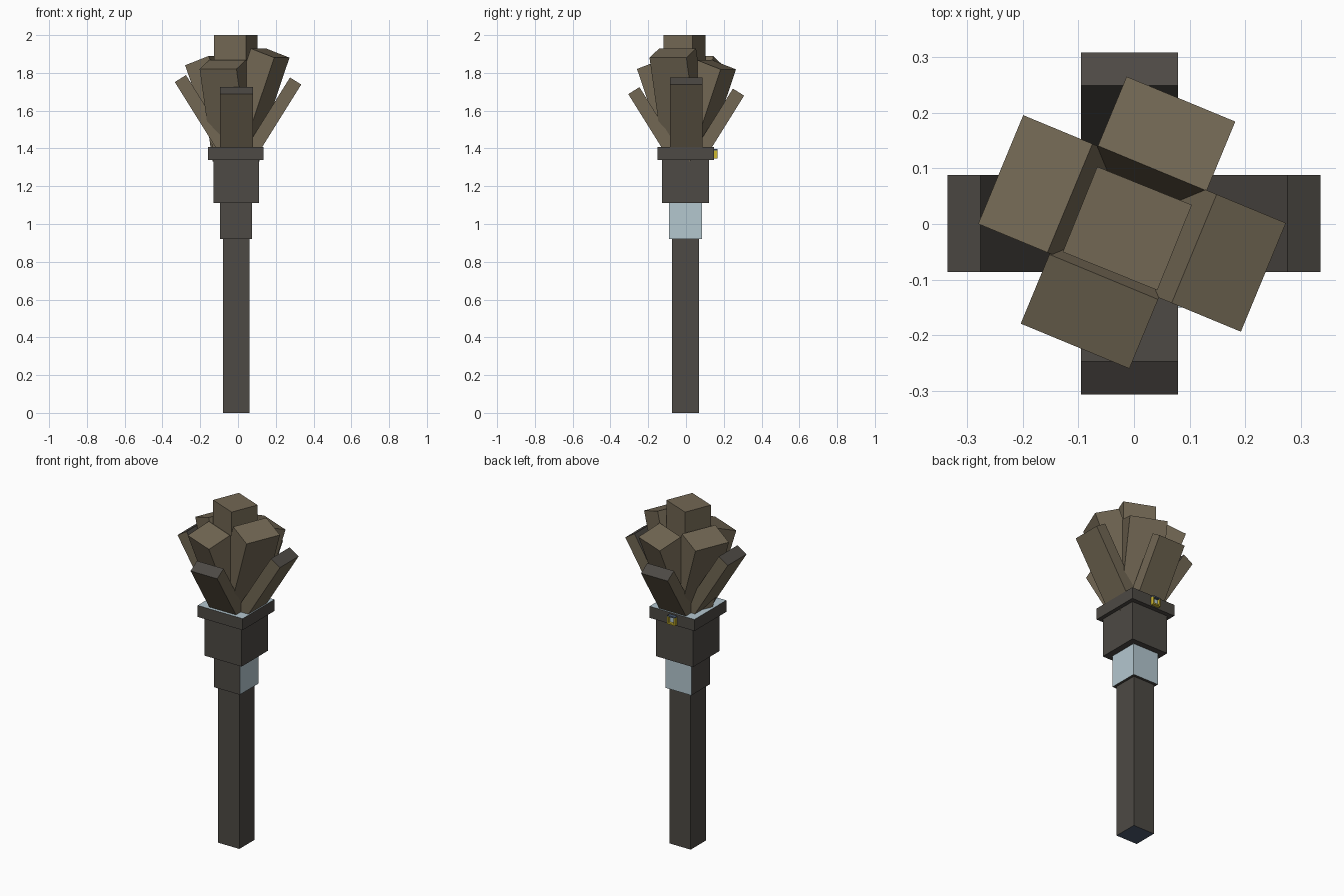
import bpy, bmesh, math
from mathutils import Matrix, Vector

if "Cube" in bpy.data.objects:
    bpy.data.objects.remove(bpy.data.objects["Cube"])


def material(name, rgb):
    m = bpy.data.materials.new(name)
    m.use_nodes = True
    m.diffuse_color = (*rgb, 1)
    m.node_tree.nodes["Principled BSDF"].inputs["Base Color"].default_value = (*rgb, 1)
    return m


DARK = material("dark stone", (0.074, 0.067, 0.058))
BROWN = material("brown bark", (0.168, 0.136, 0.088))
PALE = material("pale blue", (0.456, 0.571, 0.624))
NAVY = material("slate blue", (0.073, 0.105, 0.162))
YELLOW = material("yellow", (0.62, 0.48, 0.03))


def box(name, lo, hi, mat, accents=(), matrix=None):
    """Box between two corners; accents are (local direction, material) pairs."""
    bm = bmesh.new()
    size = [b - a for a, b in zip(lo, hi)]
    mid = [(a + b) / 2 for a, b in zip(lo, hi)]
    bmesh.ops.create_cube(bm, size=1, matrix=Matrix.Translation(mid) @ Matrix.Diagonal((*size, 1)))
    bm.normal_update()
    mats = [mat]
    for direction, accent in accents:
        if accent not in mats:
            mats.append(accent)
        for f in bm.faces:
            if f.normal.dot(Vector(direction)) > 0.9:
                f.material_index = mats.index(accent)
    if matrix:
        bm.transform(matrix)
    mesh = bpy.data.meshes.new(name)
    bm.to_mesh(mesh)
    bm.free()
    for m in mats:
        mesh.materials.append(m)
    ob = bpy.data.objects.new(name, mesh)
    bpy.context.collection.objects.link(ob)
    return ob


def leaning_bar(name, azimuth, top, depth, width, length, tilt, mat, accents=()):
    """Bar hanging down from the centre of its top end and leaning outwards."""
    mtx = (Matrix.Translation(top)
           @ Matrix.Rotation(math.radians(azimuth), 4, 'Z')
           @ Matrix.Rotation(math.radians(tilt), 4, 'Y'))
    return box(name, (-depth / 2, -width / 2, -length), (depth / 2, width / 2, 0),
               mat, accents, mtx)


# Stepped handle
box("handle", (-0.08, -0.073, 0), (0.06, 0.07, 0.925), DARK, [((0, 0, -1), NAVY)])
box("collar", (-0.095, -0.09, 0.92), (0.075, 0.086, 1.115), DARK,
    [((1, 0, 0), PALE), ((0, 1, 0), PALE)])
box("socket", (-0.13, -0.126, 1.11), (0.112, 0.121, 1.345), DARK)
box("rim", (-0.158, -0.15, 1.34), (0.135, 0.147, 1.408), DARK, [((0, 0, 1), PALE)])

# Small bracket on the back of the rim
for side, x in (("left", -0.003), ("right", -0.045)):
    box("bracket_cheek_" + side, (x, 0.145, 1.347), (x + 0.008, 0.168, 1.392), YELLOW)
box("bracket_base", (-0.045, 0.145, 1.347), (0.005, 0.168, 1.355), YELLOW)
box("bracket_cap", (-0.045, 0.14, 1.39), (0.005, 0.168, 1.398), NAVY)
box("bracket_plate", (-0.037, 0.145, 1.355), (-0.003, 0.152, 1.39), PALE)

# Upright centre block
box("centre_block", (-0.0915, -0.0825, -0.6), (0.0915, 0.0825, 0), BROWN,
    matrix=Matrix.Translation((-0.012, -0.008, 2)) @ Matrix.Rotation(math.radians(-22), 4, 'Z'))

# Four thick blocks around it
for name, az, top in (
        ("block_back", 67.5, (0.0585, 0.162, 1.843)),
        ("block_left", -22.5, (0.170, -0.070, 1.905)),
        ("block_front", -112.5, (-0.080, -0.157, 1.845)),
        ("block_right", 157.5, (-0.177, 0.072, 1.865))):
    leaning_bar(name, az, top, 0.143, 0.211, 0.52, 20, BROWN)

# Four thin outer slats with dark inner faces and ends
for name, az, top in (
        ("slat_left", 0, (0.305, 0.001, 1.757)),
        ("slat_back", 90, (-0.0085, 0.278, 1.698)),
        ("slat_right", 180, (-0.305, 0.001, 1.77)),
        ("slat_front", -90, (-0.0085, -0.276, 1.706))):
    leaning_bar(name, az, top, 0.07, 0.174, 0.42, 32, BROWN,
                [((-1, 0, 0), DARK), ((0, 0, 1), DARK)])
